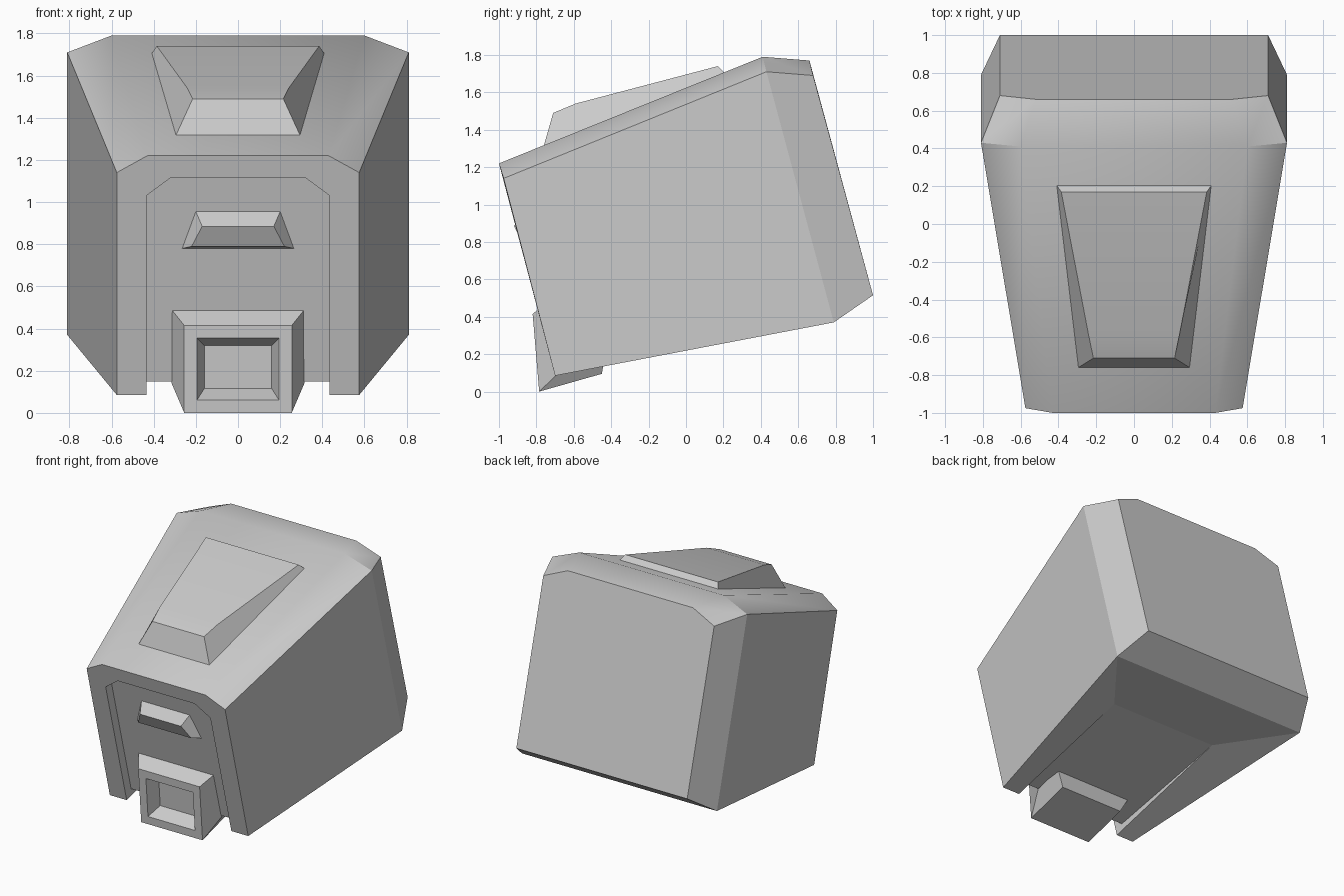
import bpy, bmesh, math

cube = bpy.data.objects.get("Cube")
if cube:
    bpy.data.objects.remove(cube, do_unlink=True)

grey = bpy.data.materials.new("plain_grey")
grey.use_nodes = True
grey.diffuse_color = (0.6, 0.6, 0.6, 1)
grey.node_tree.nodes["Principled BSDF"].inputs["Base Color"].default_value = (0.6, 0.6, 0.6, 1)

RECESS = 0.07


def front(z, depth=0.0):
    """Depth position of the leaning front plane at height z."""
    return -1 + 0.264 * (1.22 - z) + depth


def nub_front(z, depth=0.0):
    return -0.785 - 0.0843 * z + depth


def symmetric_part(name, points, faces, smooth_top=False):
    """Small letters are +x corners, capitals their mirror images."""
    bm = bmesh.new()
    verts = {}
    for key, (x, y, z) in points.items():
        verts[key] = bm.verts.new((x, y, z))
        verts[key.upper()] = bm.verts.new((-x, y, z))
    for face in faces.split():
        bm.faces.new([verts[k] for k in face])
        other = face.swapcase()
        if set(other) != set(face):
            bm.faces.new([verts[k] for k in reversed(other)])
    bmesh.ops.recalc_face_normals(bm, faces=bm.faces[:])
    bm.normal_update()
    upward = [f.normal.z > 0.5 for f in bm.faces]
    mesh = bpy.data.meshes.new(name)
    bm.to_mesh(mesh)
    bm.free()
    mesh.materials.append(grey)
    obj = bpy.data.objects.new(name, mesh)
    bpy.context.collection.objects.link(obj)
    if smooth_top:
        bpy.ops.object.select_all(action='DESELECT')
        obj.select_set(True)
        bpy.context.view_layer.objects.active = obj
        bpy.ops.object.shade_smooth_by_angle(angle=math.radians(32))
        for poly, up in zip(mesh.polygons, upward):
            poly.use_smooth = up
    return obj


# Wedge body with a recessed front panel and an underside channel
symmetric_part("body", {
    "a": (0.43, -1, 1.22), "b": (0.575, -0.975, 1.14),
    "c": (0.575, -0.70, 0.085), "d": (0.435, -0.70, 0.085),
    "e": (0.435, front(1.03), 1.03), "f": (0.32, front(1.115), 1.115),
    "o": (0.435, front(0.15, RECESS), 0.15),
    "p": (0.435, front(1.03, RECESS), 1.03),
    "q": (0.32, front(1.115, RECESS), 1.115),
    "h": (0.81, 0.43, 1.71), "i": (0.6, 0.41, 1.79),
    "j": (0.52, 0.66, 1.77), "k": (0.71, 0.68, 1.69),
    "l": (0.71, 1, 0.515), "m": (0.81, 0.79, 0.37),
    "n": (0.435, 0.31, 0.345),
}, "aAIi abhi iIJj ihkj bcmh hmlk jJKLlk lLMm mMNn cdnm "
   "abcdef afFA depo efqp fFQq opqQPO oONn don", smooth_top=True)

# Raised tapered plate on the sloping top
symmetric_part("top_plate", {
    "a": (0.295, -0.76, 1.315), "b": (0.215, -0.71, 1.49),
    "c": (0.24, -0.59, 1.54), "d": (0.385, 0.17, 1.74),
    "e": (0.41, 0.205, 1.705),
}, "aABb bBCc cCDd dDEe abcde aAEe", smooth_top=True)

# Small wedge handle on the front panel
symmetric_part("front_handle", {
    "a": (0.2, front(0.955, RECESS), 0.955), "b": (0.17, -0.92, 0.885),
    "c": (0.22, -0.87, 0.79), "d": (0.265, front(0.78, RECESS), 0.78),
}, "aABb bBCc cCDd abcd aADd")

# Lower block with a square socket in its face
symmetric_part("socket_block", {
    "t": (0.255, nub_front(0.415), 0.415), "u": (0.255, nub_front(0), 0),
    "v": (0.255, -0.45, 0.095), "w": (0.315, -0.73, 0.49),
    "x": (0.315, -0.64, 0.14), "y": (0.315, -0.43, 0.21),
    "a": (0.195, nub_front(0.355), 0.355), "b": (0.195, nub_front(0.06), 0.06),
    "c": (0.16, nub_front(0.32, 0.1), 0.32), "d": (0.16, nub_front(0.115, 0.1), 0.115),
}, "tTWw twxu uxyv uUVv vVYy wWXx xXYy tuba tTAa uUBb abdc aACc bBDd cCDd")
